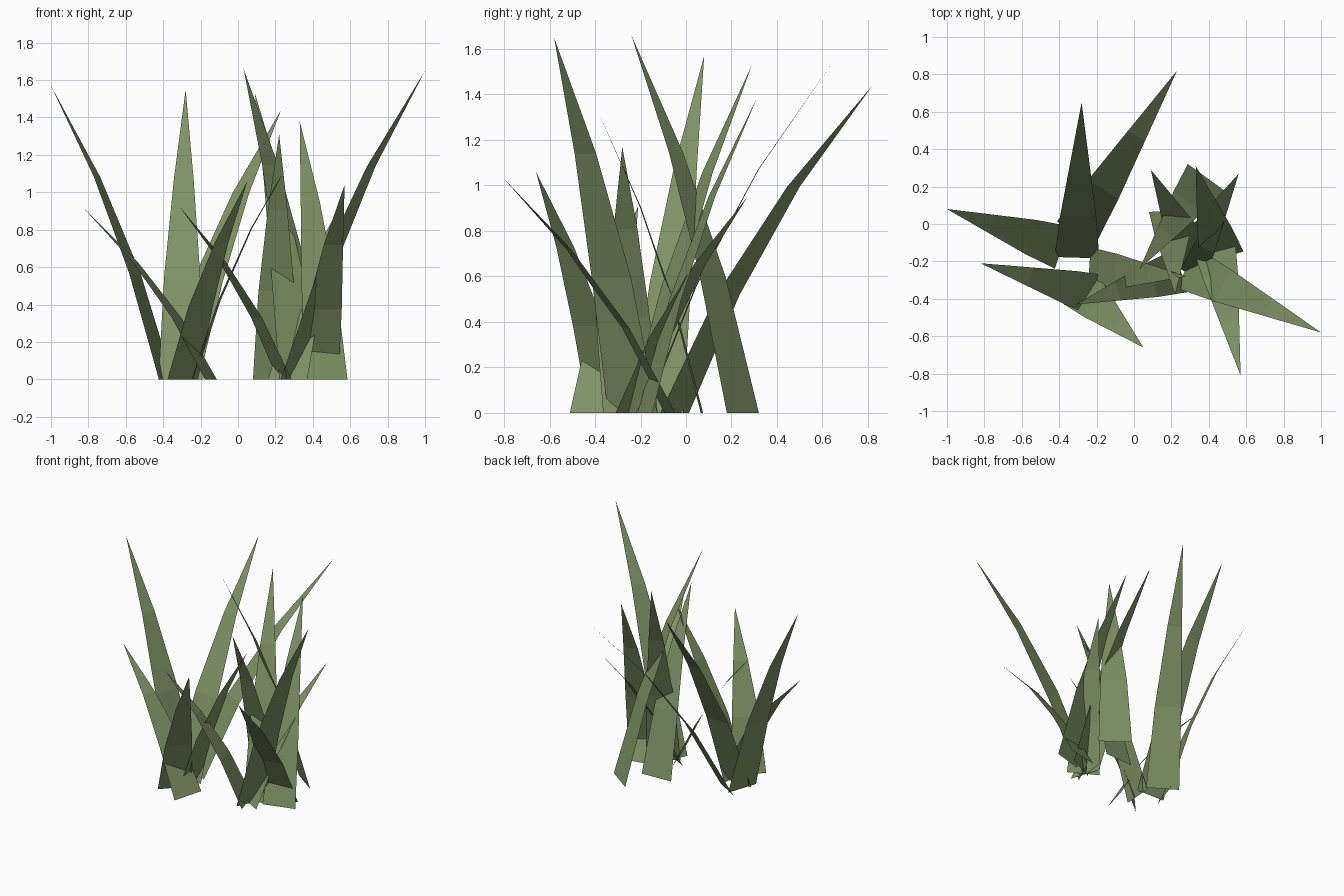
import bpy
import bmesh
from mathutils import Vector

cube = bpy.data.objects.get("Cube")
if cube:
    bpy.data.objects.remove(cube, do_unlink=True)

# One olive green for every blade
green = bpy.data.materials.new("olive_green")
green.use_nodes = True
colour = (0.21, 0.29, 0.13, 1)
green.diffuse_color = colour
green.node_tree.nodes["Principled BSDF"].inputs["Base Color"].default_value = colour

BASE_WIDTH = 0.24
# Blade profile: share of height, share of lean, share of base width
PROFILE = [(0, 0, 1), (0.36, 0.27, 0.8), (0.69, 0.6, 0.44)]


def grass_blade(name, base, tip):
    """Flat tapering strip that curves from its base out to a pointed tip."""
    foot = Vector((*base, 0))
    lean = Vector((tip[0], tip[1], 0)) - foot
    side = Vector((-lean.y, lean.x, 0)).normalized() * BASE_WIDTH / 2
    bm = bmesh.new()
    rows = []
    for height, reach, width in PROFILE:
        centre = foot + lean * reach + Vector((0, 0, tip[2] * height))
        rows.append([bm.verts.new(centre + side * width * s) for s in (-1, 1)])
    for low, high in zip(rows, rows[1:]):
        bm.faces.new((low[0], low[1], high[1], high[0]))
    bm.faces.new((rows[-1][0], rows[-1][1], bm.verts.new(tip)))
    mesh = bpy.data.meshes.new(name)
    bm.to_mesh(mesh)
    bm.free()
    mesh.materials.append(green)
    bpy.context.collection.objects.link(bpy.data.objects.new(name, mesh))


# Base centre (x, y) and tip (x, y, z) of each blade in the two tufts
TUFTS = {
    "right_tuft_blade": [
        ((-0.385, -0.125), (-1.0, 0.08, 1.57)),
        ((-0.305, -0.18), (-0.28, 0.65, 1.55)),
        ((-0.31, -0.05), (0.23, 0.82, 1.44)),
        ((-0.145, -0.395), (-0.82, -0.21, 0.91)),
        ((-0.295, -0.34), (0.05, -0.66, 1.06)),
        ((-0.24, -0.245), (0.28, -0.28, 1.17)),
    ],
    "left_tuft_blade": [
        ((0.25, -0.25), (-0.31, -0.43, 0.92)),
        ((0.28, -0.235), (1.0, -0.58, 1.65)),
        ((0.42, -0.07), (0.57, -0.81, 1.04)),
        ((0.385, 0.25), (0.03, -0.24, 1.66)),
        ((0.33, -0.2), (0.09, 0.29, 1.53)),
        ((0.47, -0.18), (0.33, 0.31, 1.38)),
        ((0.266, -0.25), (0.56, 0.27, 0.95)),
        ((0.2, 0.07), (0.22, -0.38, 1.31)),
    ],
}
for tuft, blades in TUFTS.items():
    for number, (base, tip) in enumerate(blades, 1):
        grass_blade(f"{tuft}_{number}", base, tip)
